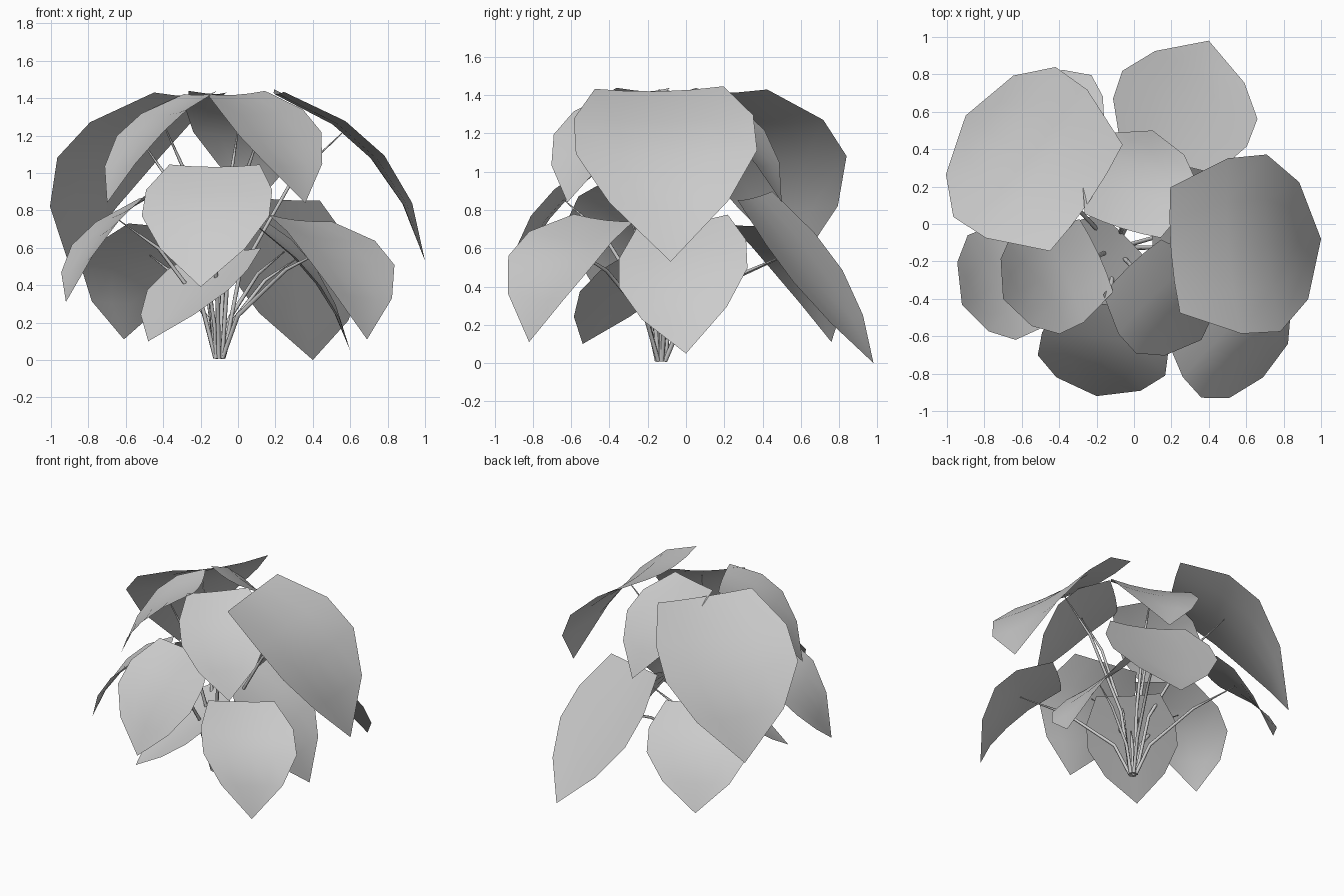
import bpy, bmesh, math
from mathutils import Vector

if "Cube" in bpy.data.objects:
    bpy.data.objects.remove(bpy.data.objects["Cube"])

grey = bpy.data.materials.new("pale_grey")
grey.use_nodes = True
COLOUR = (0.6, 0.6, 0.6, 1)
grey.diffuse_color = COLOUR
grey.node_tree.nodes["Principled BSDF"].inputs["Base Color"].default_value = COLOUR

ROOT = Vector((-0.1, -0.13, 0.01))
# leaf outline: (share of length, share of half width)
OUTLINE = ((0, .71), (.27, .99), (.5, 1), (.75, .66), (1, 0))
COLUMNS = 4
CUP = .09
SIDES = 6


def add_object(name, bm, smooth):
    mesh = bpy.data.meshes.new(name)
    bm.to_mesh(mesh)
    bm.free()
    mesh.materials.append(grey)
    obj = bpy.data.objects.new(name, mesh)
    bpy.context.collection.objects.link(obj)
    bpy.ops.object.select_all(action='DESELECT')
    obj.select_set(True)
    bpy.context.view_layer.objects.active = obj
    bpy.ops.object.shade_smooth_by_angle(angle=math.radians(smooth))


def leaf_surface(base, tip, half, tilt, arch):
    """Return a function placing a point by length, width share and side (-1 to 1)."""
    base, tip = Vector(base), Vector(tip)
    chord = tip - base
    across = Vector((-chord.y, chord.x, 0)).normalized()
    across.z = tilt
    across.normalize()
    normal = chord.cross(across).normalized()

    def place(t, width, side):
        rise = chord.length * arch * t * (1 - t) - CUP * half * width * (1 - side * side)
        return base + chord * t + normal * rise + across * half * width * side
    return place


def make_leaf(name, place):
    """A thin pointed sheet, arched along its length and slightly cupped across."""
    bm = bmesh.new()
    rows = [[bm.verts.new(place(t, width, 2 * i / COLUMNS - 1)) for i in range(COLUMNS + 1)]
            for t, width in OUTLINE]
    for low, high in zip(rows, rows[1:]):
        for i in range(COLUMNS):
            bm.faces.new((low[i], high[i], high[i + 1], low[i + 1]))
    bmesh.ops.remove_doubles(bm, verts=bm.verts, dist=.0005)
    add_object(name, bm, 40)


def make_stem(name, end, turn):
    """A tapering tube that rises steeply, then leans out to its leaf."""
    foot = ROOT + Vector((math.cos(turn), math.sin(turn), 0)) * .022
    reach = end - foot
    points = [foot + Vector((reach.x * out, reach.y * out, reach.z * up))
              for out, up in ((0, 0), (.14, .38), (.58, .79), (1, 1))]
    bm = bmesh.new()
    rings = []
    for i, radius in enumerate((.012, .012, .01, .003)):
        aim = points[min(i + 1, 3)] - points[max(i - 1, 0)]
        spin = aim.to_track_quat('Z', 'Y')
        rings.append([bm.verts.new(points[i] + spin @ Vector((math.cos(a), math.sin(a), 0)) * radius)
                      for a in (k * math.tau / SIDES for k in range(SIDES))])
    for low, high in zip(rings, rings[1:]):
        for k in range(SIDES):
            n = (k + 1) % SIDES
            bm.faces.new((low[k], low[n], high[n], high[k]))
    bm.faces.new(rings[0][::-1])
    bm.faces.new(rings[-1])
    add_object(name, bm, 70)


# name, base centre, tip, half width, sideways tilt, arch
LEAVES = (
    # large upper leaves
    ("upper_left", (.22, -.14, 1.44), (1, -.08, .53), .475, .02, .6),
    ("upper_back_right", (-.255, .14, 1.43), (-.9, .58, .5), .485, 0, .6),
    # small crown leaves
    ("crown_front_left", (-.01, -.23, 1.43), (.36, -.62, .84), .3, .04, .54),
    ("crown_right", (-.2, -.17, 1.43), (-.7, -.4, .84), .3, .04, .54),
    ("crown_back", (-.06, -.01, 1.43), (.1, .5, .84), .3, .04, .54),
    # middle leaves
    ("middle_front", (-.125, -.45, 1.045), (-.2, -.92, .39), .345, 0, .44),
    ("middle_right", (-.44, -.21, .91), (-.92, -.43, .31), .315, .22, .55),
    # drooping lower leaves
    ("lower_back", (.18, .36, .875), (.4, .98, 0), .385, .08, .1),
    ("lower_front_left", (.33, -.43, .76), (.69, -.82, .11), .325, -.08, .75),
    ("lower_left", (.11, -.02, .74), (.6, 0, .05), .34, .15, .42),
    ("lower_back_right", (-.37, .34, .73), (-.61, .76, .11), .35, 0, .54),
    ("lower_front_right", (-.03, -.1, .6), (-.48, -.54, .1), .31, 0, .15),
)

for index, (name, base, tip, half, tilt, arch) in enumerate(LEAVES):
    place = leaf_surface(base, tip, half, tilt, arch)
    make_leaf(name + "_leaf", place)
    make_stem(name + "_stem", place(.32, 1, 0) - Vector((0, 0, .01)),
              math.atan2(tip[1] - ROOT.y, tip[0] - ROOT.x))
